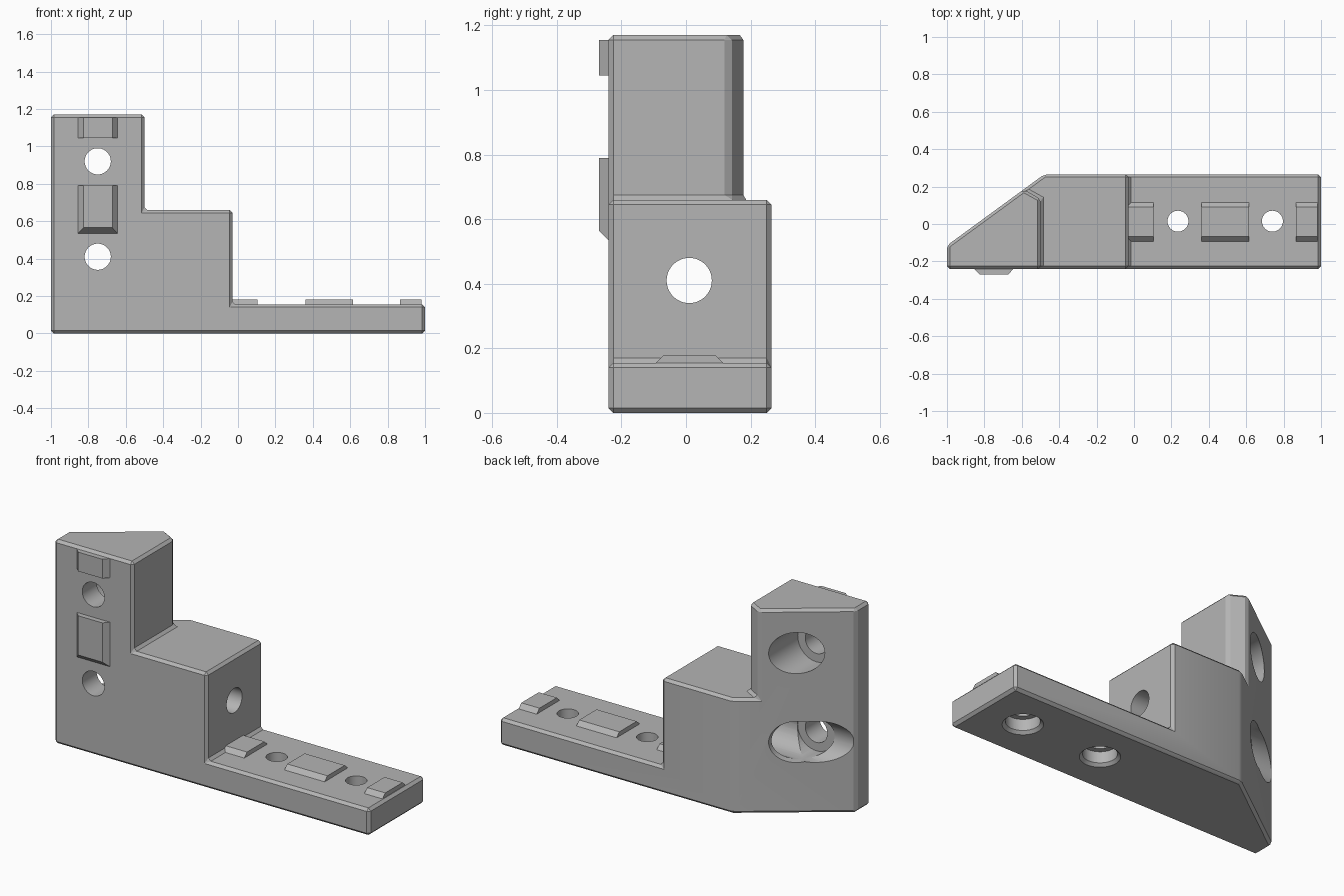
import bpy, bmesh, math
from mathutils import Matrix, Vector

if "Cube" in bpy.data.objects:
    bpy.data.objects.remove(bpy.data.objects["Cube"], do_unlink=True)

grey = bpy.data.materials.new("plain_grey")
grey.use_nodes = True
grey.diffuse_color = (0.46, 0.46, 0.46, 1)
grey.node_tree.nodes["Principled BSDF"].inputs["Base Color"].default_value = (0.46, 0.46, 0.46, 1)


def make_object(name, bm):
    bmesh.ops.recalc_face_normals(bm, faces=bm.faces)
    mesh = bpy.data.meshes.new(name)
    bm.to_mesh(mesh)
    bm.free()
    mesh.materials.append(grey)
    obj = bpy.data.objects.new(name, mesh)
    bpy.context.collection.objects.link(obj)
    return obj


def prism(name, points, axis, start, end):
    """Extrude a 2D outline: axis Y takes (x, z), Z takes (x, y), X takes (y, z)."""
    place = {"Y": lambda p, d: (p[0], d, p[1]),
             "Z": lambda p, d: (p[0], p[1], d),
             "X": lambda p, d: (d, p[0], p[1])}[axis]
    bm = bmesh.new()
    face = bm.faces.new([bm.verts.new(place(p, start)) for p in points])
    moved = bmesh.ops.extrude_face_region(bm, geom=[face])["geom"]
    shift = Vector(place((0, 0), end - start))
    bmesh.ops.translate(bm, vec=shift, verts=[g for g in moved if isinstance(g, bmesh.types.BMVert)])
    return make_object(name, bm)


def rod(name, start, end, r1, r2=None):
    """Round cutter between two points."""
    a, b = Vector(start), Vector(end)
    turn = (b - a).to_track_quat("Z", "Y").to_matrix().to_4x4()
    bm = bmesh.new()
    bmesh.ops.create_cone(bm, cap_ends=True, segments=48, radius1=r1, radius2=r2 or r1,
                          depth=(b - a).length, matrix=Matrix.Translation((a + b) / 2) @ turn)
    return make_object(name, bm)


def bake(obj):
    graph = bpy.context.evaluated_depsgraph_get()
    mesh = bpy.data.meshes.new_from_object(obj.evaluated_get(graph))
    obj.modifiers.clear()
    obj.data = mesh


def cut(obj, cutter):
    cutter.hide_render = True
    mod = obj.modifiers.new("cut", "BOOLEAN")
    mod.operation = "DIFFERENCE"
    mod.solver = "EXACT"
    mod.object = cutter
    bake(obj)
    bpy.data.objects.remove(cutter, do_unlink=True)


# Stepped body
FRONT, BACK, STEP, BASE = -0.24, 0.265, 0.66, 0.155
body = prism("stepped_bracket", [(-1, 0), (1, 0), (1, BASE), (-0.03, BASE), (-0.03, STEP),
                                 (-0.5, STEP), (-0.5, 1.17), (-1, 1.17)], "Y", FRONT, BACK)

# Slanted back corner, then the tower's own corner
cut(body, prism("back_cutter", [(-1.2, -0.261), (-0.3, 0.397), (-1.2, 0.397)], "Z", -0.2, 1.4))
cut(body, prism("tower_cutter", [(-0.65, 0.218), (-0.4, 0.079), (-0.4, 0.5), (-0.65, 0.5)],
                "Z", STEP, 1.4))

# Tidy flat faces and chamfer the edges
bm = bmesh.new()
bm.from_mesh(body.data)
bmesh.ops.remove_doubles(bm, verts=bm.verts, dist=0.0005)
bmesh.ops.dissolve_limit(bm, angle_limit=math.radians(1), verts=bm.verts, edges=bm.edges)
bm.to_mesh(body.data)
bm.free()
bevel = body.modifiers.new("chamfer", "BEVEL")
bevel.width = 0.015
bevel.segments = 1
bevel.limit_method = "ANGLE"
bevel.angle_limit = math.radians(25)
bake(body)

# Tower bolt holes with deep bores from the slanted back
HOLE, BORE = 0.07, 0.118
for z in (0.41, 0.92):
    cut(body, rod("hole_cutter", (-0.75, -0.4, z), (-0.75, 0.1, z), HOLE))
    cut(body, rod("bore_cutter", (-0.75, -0.11, z), (-0.75, 0.5, z), BORE))

# Side bolt hole through the middle step
cut(body, rod("hole_cutter", (0.1, 0.01, 0.41), (-0.4, 0.01, 0.41), HOLE))
cut(body, rod("bore_cutter", (-0.17, 0.01, 0.41), (-1.3, 0.01, 0.41), BORE))

# Base bolt holes, counterbored from below
for x in (0.235, 0.74):
    cut(body, rod("hole_cutter", (x, 0.015, 0.04), (x, 0.015, 0.3), 0.056))
    cut(body, rod("bore_cutter", (x, 0.015, -0.1), (x, 0.015, 0.08), 0.088))
    cut(body, rod("rim_cutter", (x, 0.015, -0.02), (x, 0.015, 0.018), 0.124, 0.086))

# Raised alignment keys on the base
for name, x0, x1 in (("inner", -0.035, 0.105), ("middle", 0.36, 0.615), ("outer", 0.867, 0.982)):
    prism(name + "_base_key", [(-0.1, 0.145), (0.125, 0.145), (0.115, BASE), (0.09, 0.18),
                               (-0.068, 0.18), (-0.093, BASE)], "X", x0, x1)

# Raised alignment keys on the tower front
outline = [(-0.865, -0.23), (-0.635, -0.23), (-0.645, FRONT), (-0.672, -0.27),
           (-0.825, -0.27), (-0.855, FRONT)]
prism("upper_front_key", outline, "Z", 1.045, 1.155)
lower = prism("lower_front_key", outline, "Z", 0.535, 0.79)
for v in lower.data.vertices:
    if v.co.z < 0.6 and v.co.y < -0.26:
        v.co.z += 0.03

# Smooth bores, sharp edges
bpy.ops.object.select_all(action="DESELECT")
body.select_set(True)
bpy.context.view_layer.objects.active = body
bpy.ops.object.shade_smooth_by_angle(angle=math.radians(20))
